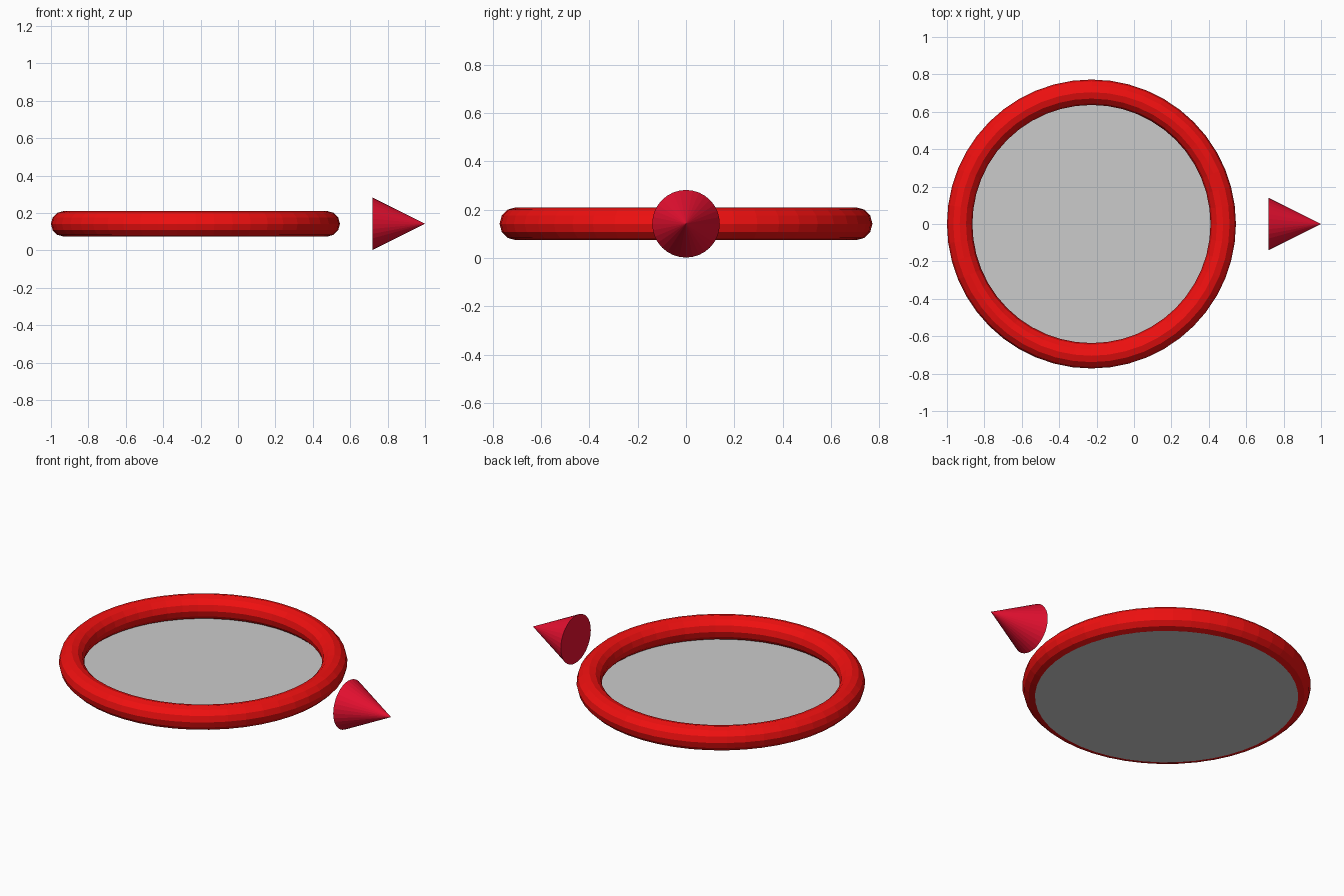
import bpy
from math import pi

if "Cube" in bpy.data.objects:
    bpy.data.objects.remove(bpy.data.objects["Cube"])

RING_X, RING_Z = -0.2275, 0.142
MAJOR, MINOR = 0.7045, 0.068


def finish(name, color=None):
    obj = bpy.context.object
    obj.name = name
    if color:
        mat = bpy.data.materials.new(name + "_red")
        mat.diffuse_color = (*color, 1)
        mat.use_nodes = True
        mat.node_tree.nodes["Principled BSDF"].inputs["Base Color"].default_value = mat.diffuse_color
        obj.data.materials.append(mat)
    return obj


# Faceted red rim
bpy.ops.mesh.primitive_torus_add(location=(RING_X, 0, RING_Z), major_radius=MAJOR,
                                 minor_radius=MINOR, major_segments=48, minor_segments=12)
finish("rim", (0.87, 0.005, 0.005))

# Thin grey base plate under the rim
bpy.ops.mesh.primitive_circle_add(vertices=48, radius=MAJOR, fill_type='NGON',
                                  location=(RING_X, 0, RING_Z - MINOR - 0.001))
finish("base_disc")

# Direction pointer, tip towards +x
bpy.ops.mesh.primitive_cone_add(vertices=32, radius1=0.14, radius2=0, depth=0.28,
                                location=(0.86, 0, RING_Z), rotation=(0, pi / 2, 0))
finish("pointer_cone", (0.8, 0.005, 0.03))
